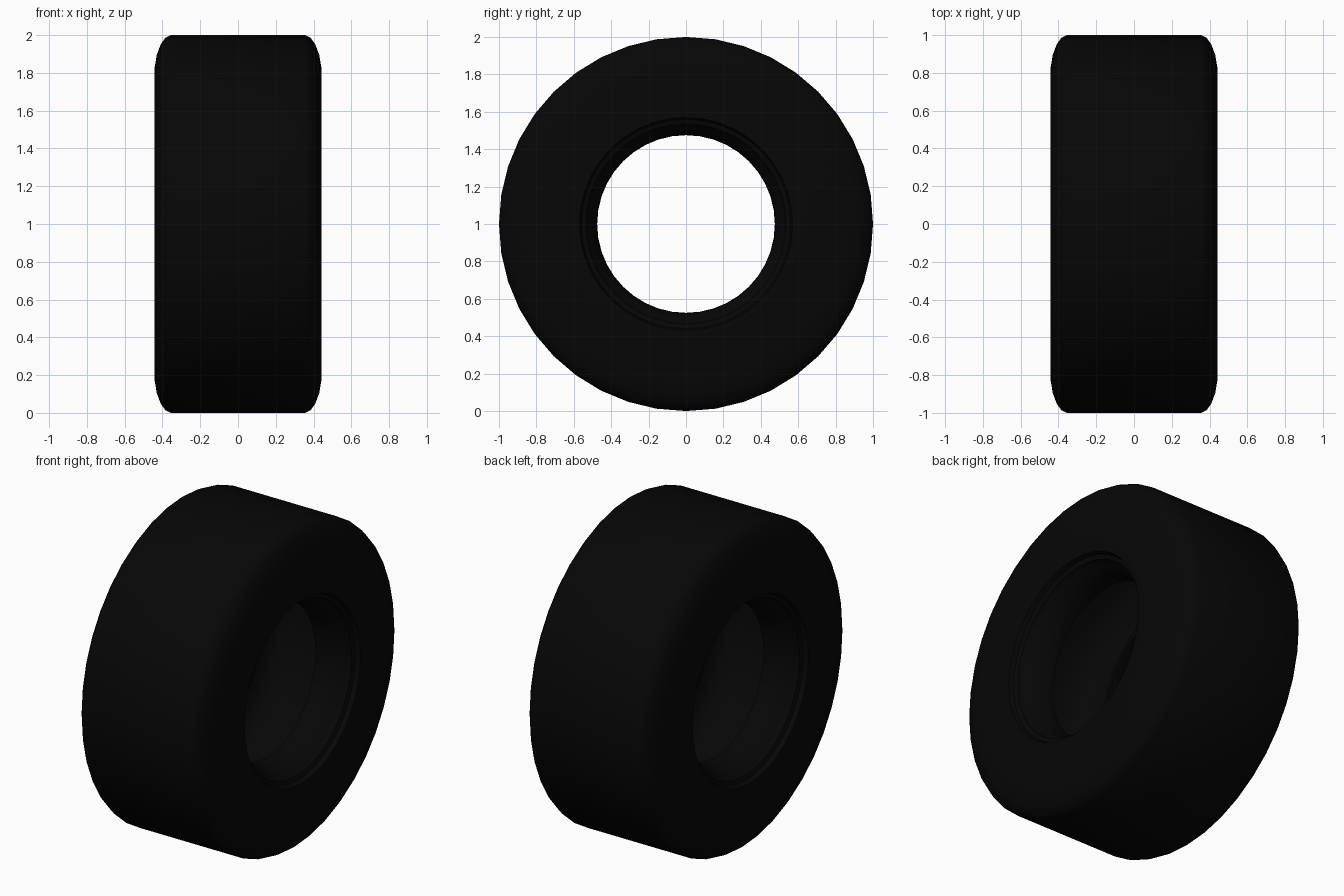
import bpy, bmesh, math
from mathutils import Matrix, Vector

cube = bpy.data.objects.get("Cube")
if cube:
    bpy.data.objects.remove(cube, do_unlink=True)

SEGMENTS = 40

# Black rubber
rubber = bpy.data.materials.new("black_rubber")
rubber.use_nodes = True
colour = (0.002, 0.002, 0.002, 1)
rubber.diffuse_color = colour
rubber.node_tree.nodes["Principled BSDF"].inputs["Base Color"].default_value = colour

# Half cross-section as (x, radius): tread, shoulder, sidewall, stepped bead, hollow inside
half = [
    (0.355, 1.0), (0.385, 0.985), (0.41, 0.95), (0.43, 0.895), (0.443, 0.82),
    (0.443, 0.57), (0.415, 0.56), (0.405, 0.535), (0.375, 0.525),
    (0.36, 0.505), (0.325, 0.495), (0.30, 0.477), (0.20, 0.475),
    (0.20, 0.50), (0.28, 0.55), (0.34, 0.62), (0.37, 0.71), (0.365, 0.80),
    (0.33, 0.87), (0.27, 0.91), (0.17, 0.93),
]
profile = half + [(-x, r) for x, r in reversed(half)]


def revolve(name, points, centre):
    """Sweep a closed (x, radius) outline around the x axis."""
    bm = bmesh.new()
    rings = []
    for i in range(SEGMENTS):
        turn = Matrix.Rotation(2 * math.pi * i / SEGMENTS, 3, "X")
        rings.append([bm.verts.new(turn @ Vector((x, 0, r)) + centre) for x, r in points])
    n = len(points)
    for i, ring in enumerate(rings):
        following = rings[(i + 1) % SEGMENTS]
        for j in range(n):
            k = (j + 1) % n
            bm.faces.new((ring[j], ring[k], following[k], following[j]))
    bmesh.ops.recalc_face_normals(bm, faces=bm.faces)
    mesh = bpy.data.meshes.new(name)
    bm.to_mesh(mesh)
    bm.free()
    obj = bpy.data.objects.new(name, mesh)
    bpy.context.collection.objects.link(obj)
    return obj


# Tyre
tyre = revolve("tyre", profile, Vector((0, 0, 1)))
tyre.data.materials.append(rubber)
bpy.ops.object.select_all(action="DESELECT")
tyre.select_set(True)
bpy.context.view_layer.objects.active = tyre
bpy.ops.object.shade_smooth_by_angle(angle=math.radians(40))
